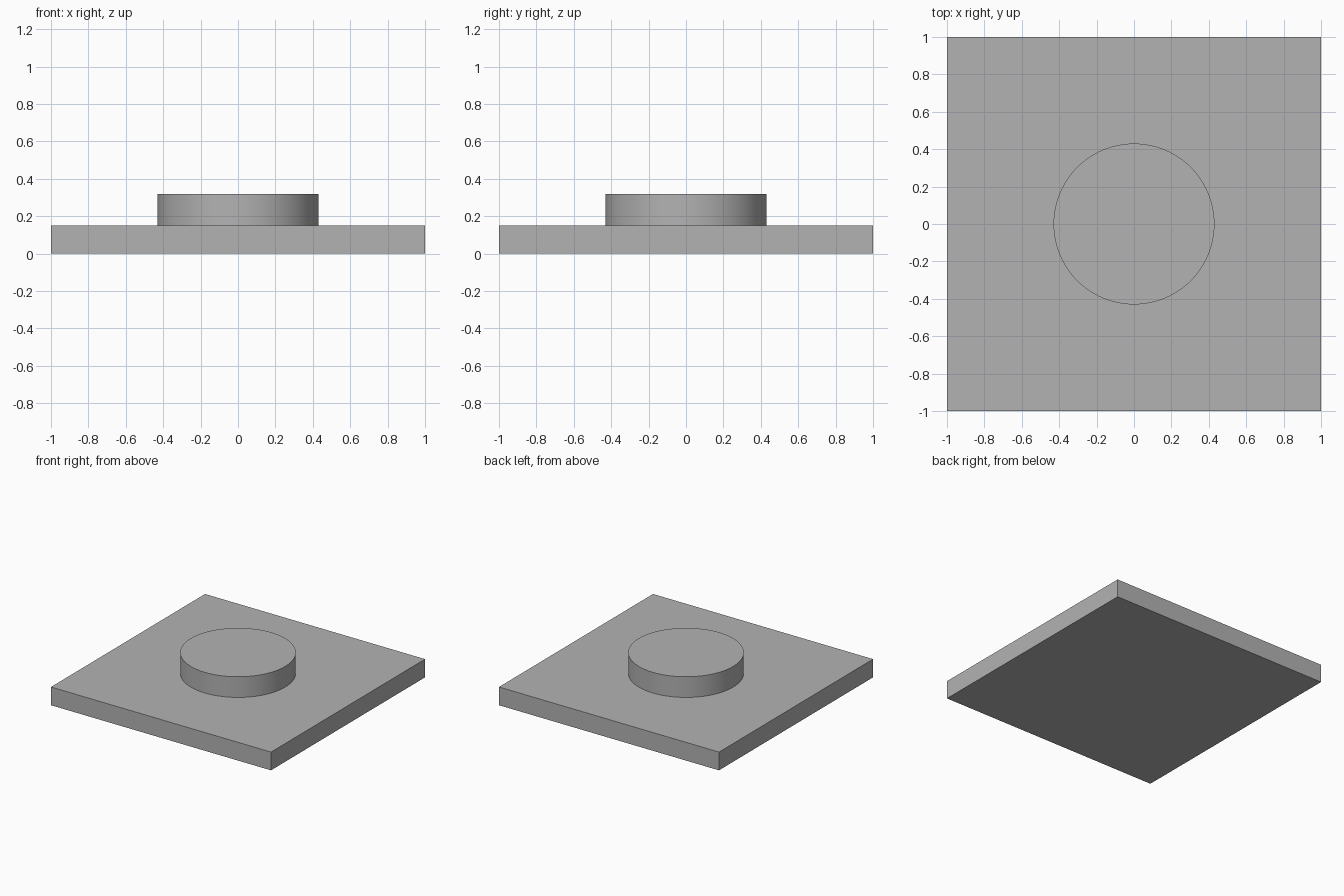
import bpy
import math

cube = bpy.data.objects.get("Cube")
if cube:
    bpy.data.objects.remove(cube, do_unlink=True)

PLATE_TOP = 0.15
KNOB_TOP = 0.32
KNOB_RADIUS = 0.43

# One plain grey for the whole model
grey = bpy.data.materials.new("plain grey")
grey.use_nodes = True
colour = (0.45, 0.45, 0.45, 1)
grey.diffuse_color = colour
grey.node_tree.nodes["Principled BSDF"].inputs["Base Color"].default_value = colour


def finish(name):
    obj = bpy.context.object
    obj.name = name
    obj.data.materials.append(grey)
    bpy.ops.object.transform_apply(location=False, rotation=False, scale=True)
    return obj


# Square base plate
bpy.ops.mesh.primitive_cube_add(size=2, location=(0, 0, PLATE_TOP / 2))
bpy.context.object.scale.z = PLATE_TOP / 2
finish("base_plate")

# Round knob standing on the plate
bpy.ops.mesh.primitive_cylinder_add(
    vertices=96, radius=KNOB_RADIUS, depth=KNOB_TOP - PLATE_TOP,
    location=(0, 0, (PLATE_TOP + KNOB_TOP) / 2))
finish("knob")
bpy.ops.object.shade_smooth_by_angle(angle=math.radians(30))
